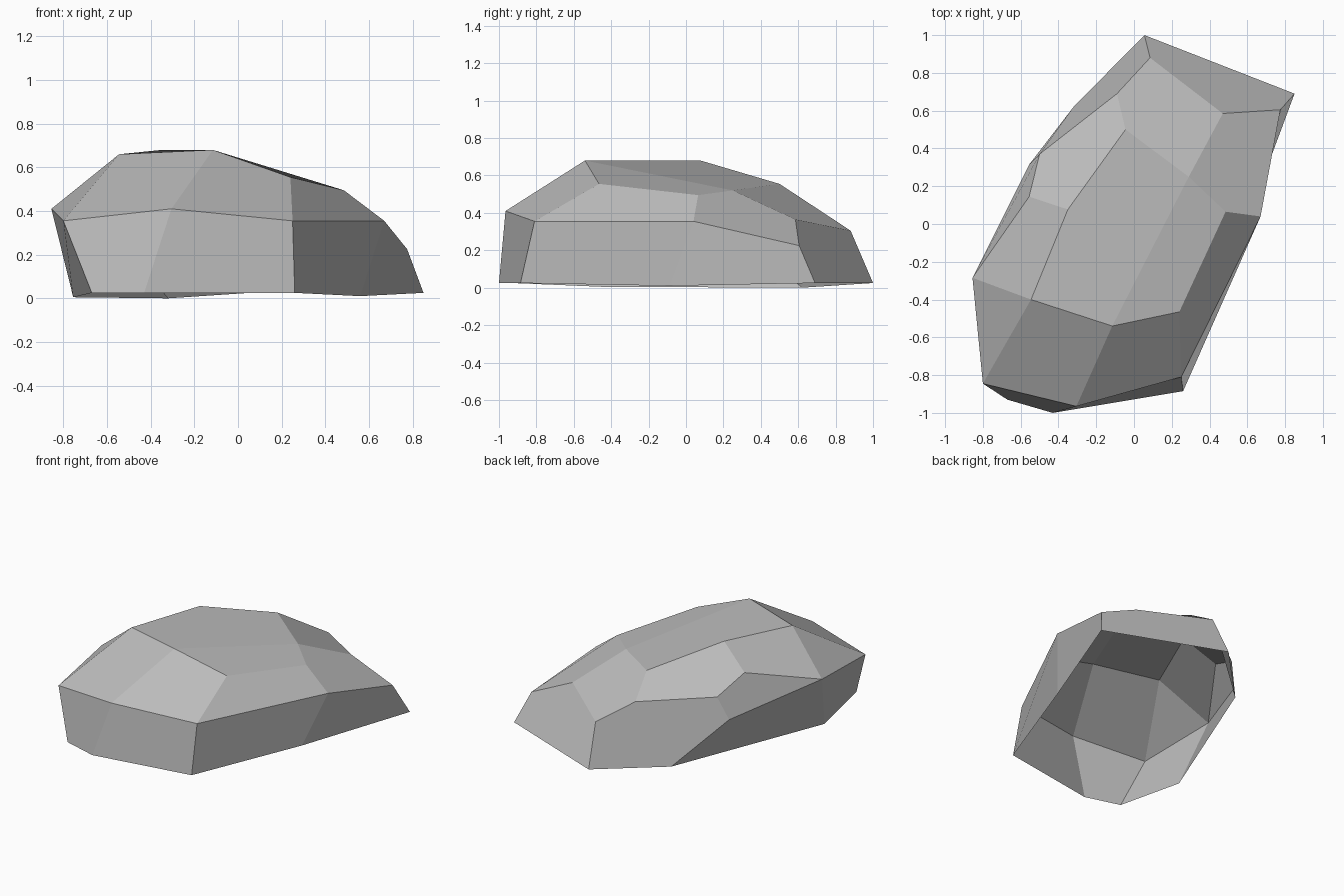
import bpy
import bmesh

cube = bpy.data.objects.get("Cube")
if cube:
    bpy.data.objects.remove(cube, do_unlink=True)

# Stone colour
stone = bpy.data.materials.new("stone grey")
stone.use_nodes = True
grey = (0.5, 0.5, 0.5, 1.0)
stone.diffuse_color = grey
shader = next(n for n in stone.node_tree.nodes if n.type == "BSDF_PRINCIPLED")
shader.inputs["Base Color"].default_value = grey
shader.inputs["Roughness"].default_value = 0.9

# Outline rings of the boulder, each counterclockwise from the front right corner
base_ring = [(-.67, -.93, .025), (-.43, -1, .025), (.26, -.885, .025), (.56, -.09, .01),
             (.85, .69, .025), (.055, 1, .025), (-.32, .62, 0), (-.755, -.455, .005)]
shoulder_ring = [(-.8, -.845, .355), (-.305, -.965, .41), (.25, -.81, .355), (.67, .04, .355),
                 (.775, .605, .225), (.085, .88, .305), (-.555, .315, .275), (-.855, -.285, .41)]
crown_ring = [(-.545, -.4, .66), (-.115, -.54, .68), (.24, -.465, .555), (.485, .065, .495),
              (.47, .585, .365), (-.09, .69, .42), (-.5, .37, .44), (-.555, .145, .54)]
ridge = [(-.35, .077, .68), (-.045, .5, .555), (.29, .25, .52)]

bm = bmesh.new()
corner = {}


def add_ring(letters, points):
    for letter, point in zip(letters, points):
        corner[letter] = bm.verts.new(point)


def add_facet(letters):
    bm.faces.new([corner[letter] for letter in letters])


base, shoulder = "abcdefgh", "ABCDEFGH"
add_ring(base, base_ring)
add_ring(shoulder, shoulder_ring)
add_ring("RSTUVWXY", crown_ring)
add_ring("JKL", ridge)

# Side walls, two of which climb to the crown at the back; the underside is open
climbs = {"E": "V", "F": "XW"}
for i, low in enumerate(base):
    j = (i + 1) % len(base)
    top = shoulder[i]
    add_facet(low + base[j] + shoulder[j] + climbs.get(top, "") + top)

# Sloping facets between shoulder and crown
for facet in ("ABSR", "HAR", "BCTS", "CDUT", "DEVLU", "HRJY", "HYXG"):
    add_facet(facet)

# Top facets around the ridge
for facet in ("STUL", "RSLKJ", "JKWXY", "VFWKL"):
    add_facet(facet)

mesh = bpy.data.meshes.new("boulder")
bm.to_mesh(mesh)
bm.free()
mesh.materials.append(stone)
boulder = bpy.data.objects.new("boulder", mesh)
bpy.context.collection.objects.link(boulder)
